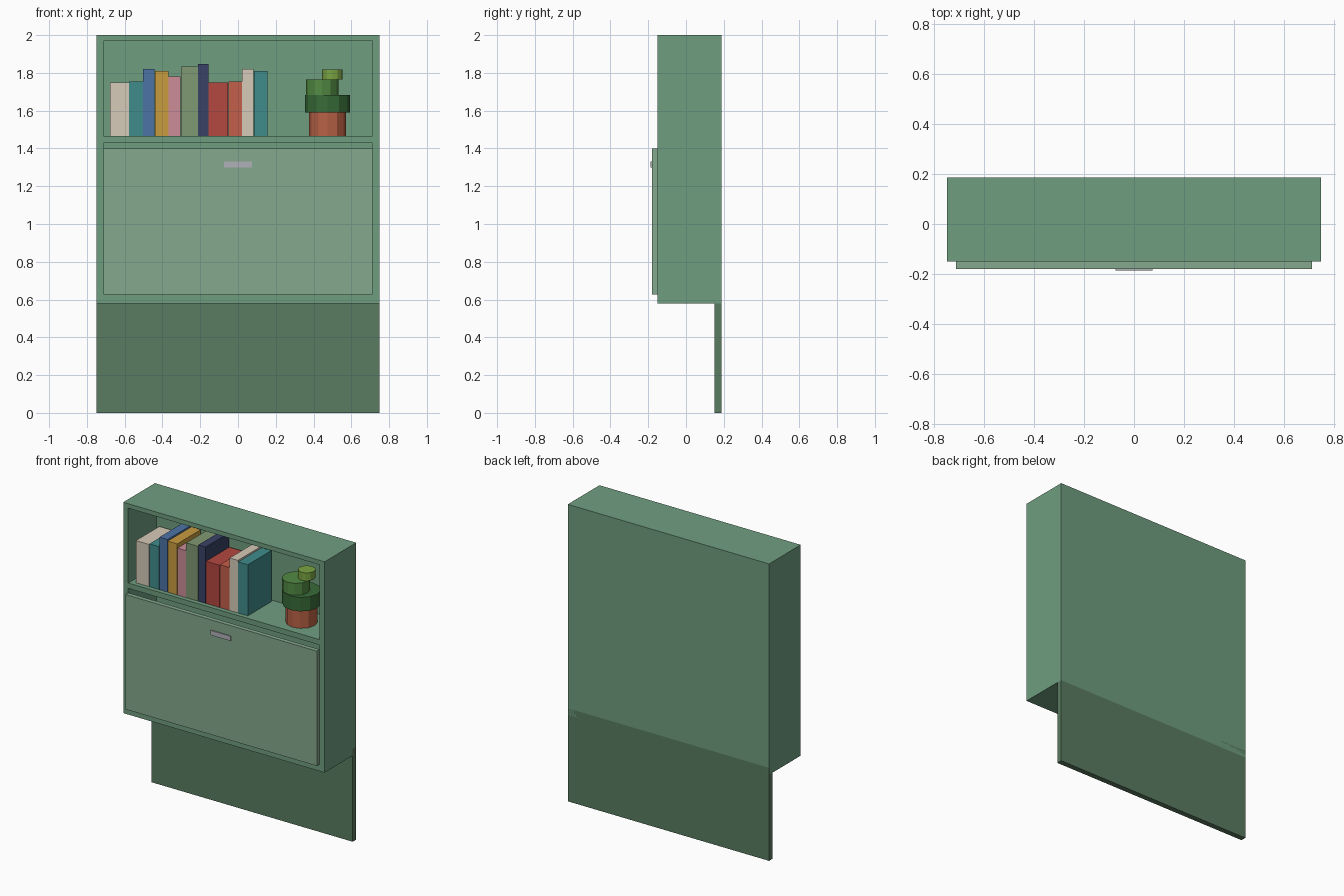
import bpy
import math

if "Cube" in bpy.data.objects:
    bpy.data.objects.remove(bpy.data.objects["Cube"])


def material(name, rgb):
    m = bpy.data.materials.new(name)
    lin = [(c / 255 / 12.92 if c < 11 else ((c / 255 + 0.055) / 1.055) ** 2.4) for c in rgb]
    m.diffuse_color = (*lin, 1)
    m.use_nodes = True
    m.node_tree.nodes["Principled BSDF"].inputs["Base Color"].default_value = m.diffuse_color
    return m


GREEN = material("cabinet_green", (112, 158, 128))
PALE = material("door_green", (133, 168, 141))
DARK = material("panel_green", (90, 124, 97))
METAL = material("handle_grey", (176, 176, 184))
CREAM = material("cream", (214, 203, 184))
TEAL = material("teal", (64, 140, 140))
BLUE = material("blue", (77, 115, 166))
GOLD = material("gold", (200, 156, 64))
PINK = material("pink", (204, 140, 153))
SAGE = material("sage", (128, 153, 115))
NAVY = material("navy", (56, 66, 102))
RED = material("red", (179, 71, 64))
CORAL = material("coral", (196, 94, 74))
TERRACOTTA = material("terracotta", (184, 97, 69))
LEAF_DARK = material("leaf_dark", (56, 107, 56))
LEAF_MID = material("leaf_mid", (82, 138, 66))
LEAF_LIGHT = material("leaf_light", (122, 163, 66))


def box(name, x, y, z, mat=None):
    bpy.ops.mesh.primitive_cube_add(size=1)
    ob = bpy.context.object
    ob.name = name
    for v in ob.data.vertices:
        v.co = [lo + (c + 0.5) * (hi - lo) for c, (lo, hi) in zip(v.co, (x, y, z))]
    if mat:
        ob.data.materials.append(mat)
    return ob


def disc(name, x, y, r, z0, z1, mat):
    bpy.ops.mesh.primitive_cylinder_add(vertices=12, radius=r, depth=z1 - z0,
                                        location=(x, y, (z0 + z1) / 2))
    ob = bpy.context.object
    ob.name = name
    ob.data.materials.append(mat)


BACK = 0.187
SHELF = 1.466

# Hollow cabinet with an open shelf above and a cupboard below
cabinet = box("cabinet", (-0.75, 0.75), (-0.15, BACK), (0.58, 2.0), GREEN)
for name, z in (("shelf_cutter", (SHELF, 1.97)), ("cupboard_cutter", (0.627, 1.43))):
    cutter = box(name, (-0.713, 0.713), (-0.3, 0.15), z)
    mod = cabinet.modifiers.new(name, 'BOOLEAN')
    mod.operation = 'DIFFERENCE'
    mod.solver = 'EXACT'
    mod.object = cutter
    bpy.context.view_layer.objects.active = cabinet
    bpy.ops.object.modifier_apply(modifier=name)
    bpy.data.objects.remove(cutter)

# Door, handle and rear support panel
box("fold_down_door", (-0.713, 0.713), (-0.18, -0.15), (0.627, 1.40), PALE)
box("door_handle", (-0.075, 0.075), (-BACK, -0.175), (1.30, 1.332), METAL)
box("rear_support_panel", (-0.75, 0.75), (0.15, BACK), (0, 0.627), DARK)

# Row of books: left edge, right edge, top, colour
books = [(-0.677, -0.578, 1.75, CREAM), (-0.576, -0.503, 1.755, TEAL),
         (-0.502, -0.441, 1.82, BLUE), (-0.439, -0.369, 1.81, GOLD),
         (-0.367, -0.304, 1.782, PINK), (-0.302, -0.213, 1.835, SAGE),
         (-0.211, -0.157, 1.846, NAVY), (-0.155, -0.053, 1.75, RED),
         (-0.051, 0.02, 1.755, CORAL), (0.022, 0.083, 1.82, CREAM),
         (0.085, 0.157, 1.81, TEAL)]
for i, (x0, x1, top, mat) in enumerate(books):
    box(f"book_{i + 1}", (x0, x1), (-0.12, 0.13), (SHELF, top), mat)

# Potted plant
disc("plant_pot", 0.474, 0, 0.098, SHELF, 1.59, TERRACOTTA)
disc("foliage_lower", 0.474, 0, 0.119, 1.59, 1.684, LEAF_DARK)
disc("foliage_middle", 0.446, -0.02, 0.087, 1.684, 1.764, LEAF_MID)
disc("foliage_top", 0.499, 0.02, 0.054, 1.764, 1.818, LEAF_LIGHT)
